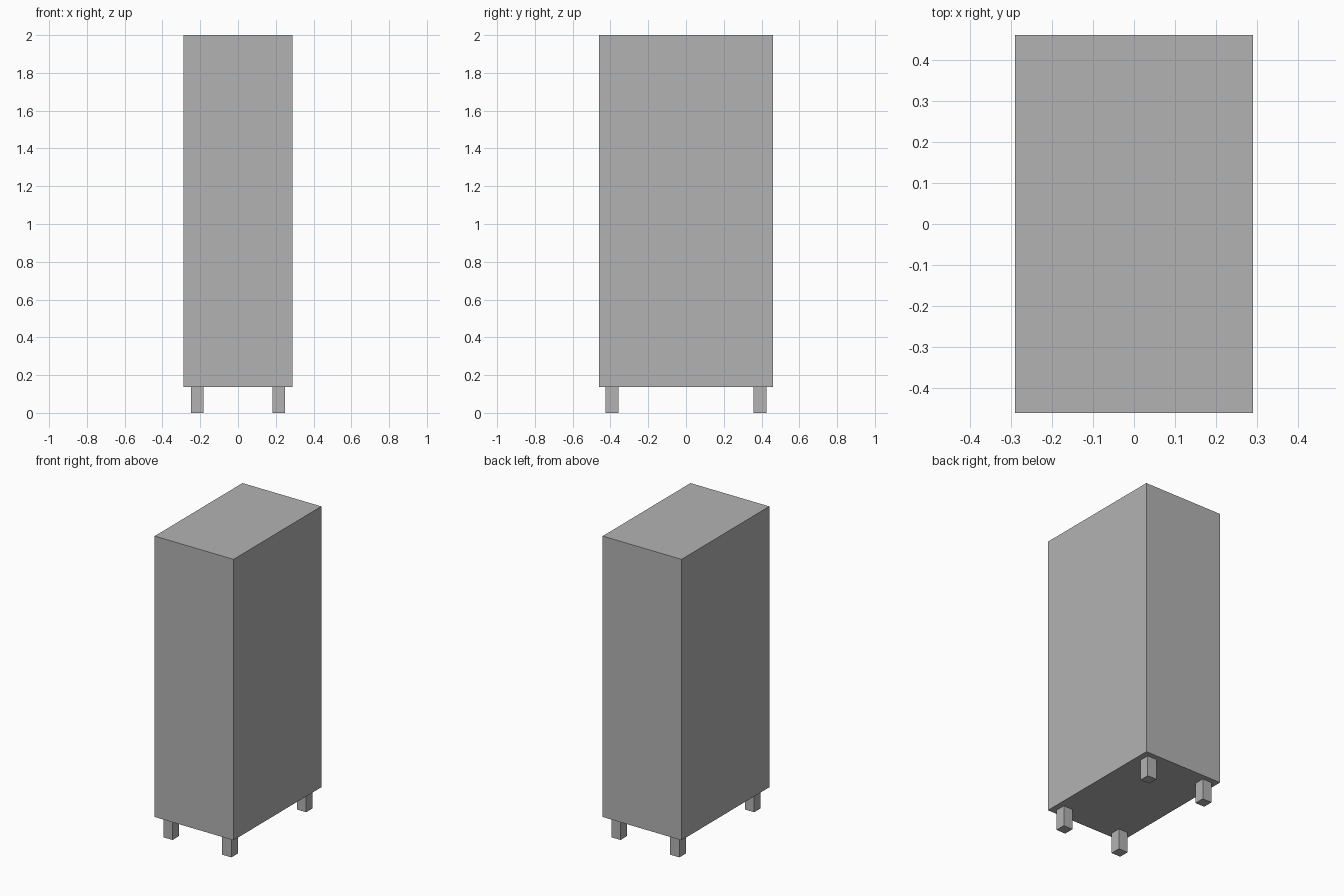
import bpy

# Remove the default cube
old = bpy.data.objects.get("Cube")
if old:
    bpy.data.objects.remove(old, do_unlink=True)

# Single plain material
grey = bpy.data.materials.new("plain_grey")
grey.use_nodes = True
colour = (0.45, 0.45, 0.45, 1)
grey.diffuse_color = colour
grey.node_tree.nodes["Principled BSDF"].inputs["Base Color"].default_value = colour


def box(name, centre, size):
    bpy.ops.mesh.primitive_cube_add(size=1, location=centre)
    obj = bpy.context.object
    obj.name = name
    obj.scale = size
    bpy.ops.object.transform_apply(location=False, rotation=False, scale=True)
    obj.data.materials.append(grey)
    return obj


WIDTH, DEPTH, HEIGHT = 0.578, 0.92, 2.0
LEG_HEIGHT, LEG_SIZE = 0.137, 0.068
LEG_X, LEG_Y = 0.216, 0.392

# Tall cabinet body
body_height = HEIGHT - LEG_HEIGHT
box("cabinet_body", (0, 0, LEG_HEIGHT + body_height / 2), (WIDTH, DEPTH, body_height))

# Four square legs set in from the corners
for side, sx in (("right", -1), ("left", 1)):
    for end, sy in (("front", -1), ("back", 1)):
        box(f"{end}_{side}_leg", (sx * LEG_X, sy * LEG_Y, LEG_HEIGHT / 2),
            (LEG_SIZE, LEG_SIZE, LEG_HEIGHT))
